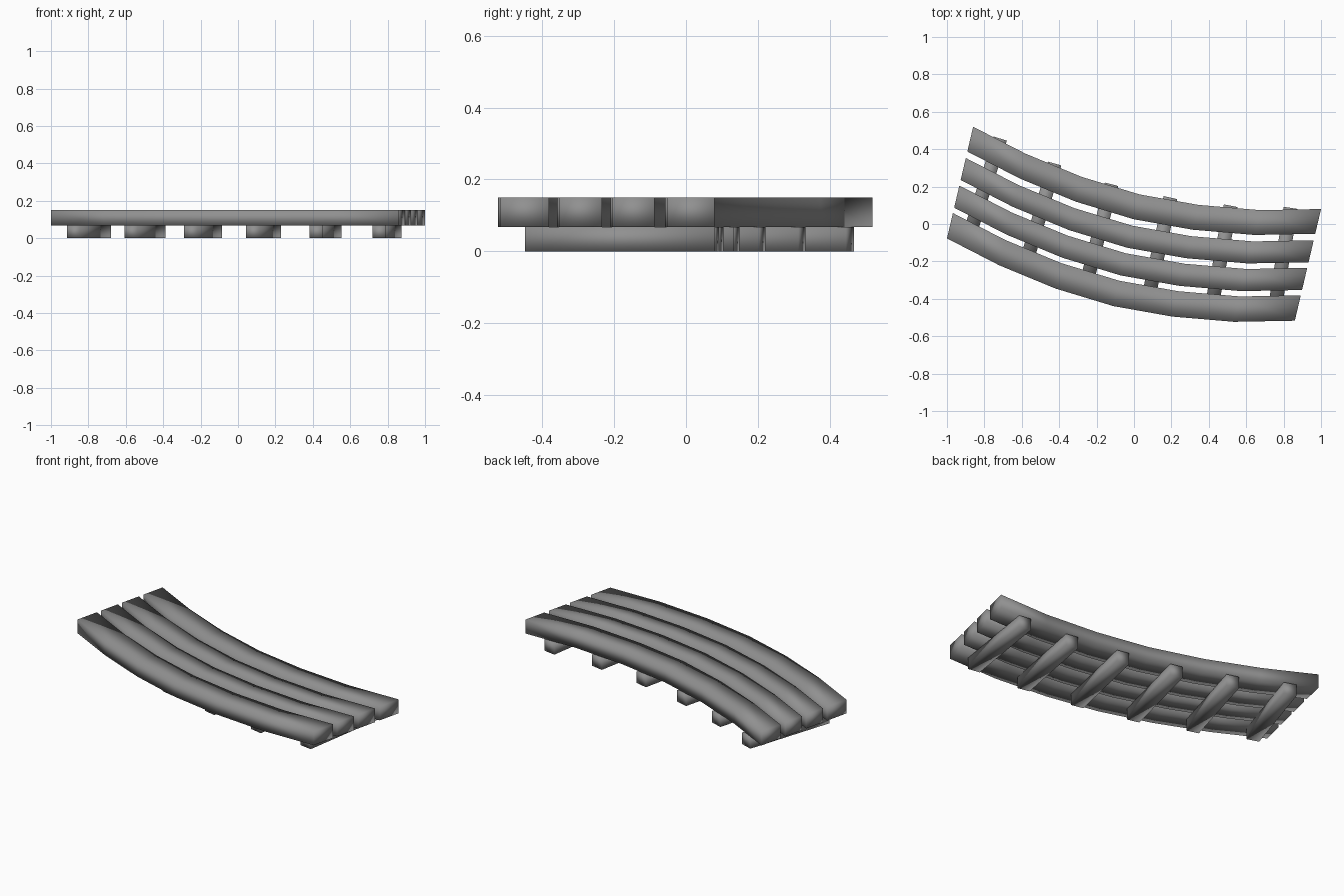
import bpy, bmesh, math
from mathutils import Vector

if "Cube" in bpy.data.objects:
    bpy.data.objects.remove(bpy.data.objects["Cube"])

# Plan curve of the rear edge; every slat repeats it, shifted toward the front
CURVE = [(-0.86, 0.52), (-0.58, 0.376), (-0.28, 0.252), (0.03, 0.158),
         (0.345, 0.102), (0.675, 0.074), (1.0, 0.08)]
SHIFT = Vector((-0.14, -0.597))      # rear edge to front edge of the seat
Z_SUPPORT, Z_TOP = 0.068, 0.15

# Dark grey finish shared by all parts
finish = bpy.data.materials.new("dark_grey")
finish.diffuse_color = (0.28, 0.28, 0.28, 1)
finish.use_nodes = True
finish.node_tree.nodes["Principled BSDF"].inputs["Base Color"].default_value = finish.diffuse_color


def sweep(name, back, front, z0, z1):
    """Box section strip between two plan lines, smooth shaded."""
    bm = bmesh.new()
    rings = []
    for b, f in zip(back, front):
        rings.append([bm.verts.new((p[0], p[1], z))
                      for p, z in ((b, z0), (b, z1), (f, z1), (f, z0))])
    for r, s in zip(rings, rings[1:]):
        for i in range(4):
            j = (i + 1) % 4
            bm.faces.new((r[i], r[j], s[j], s[i]))
    bm.faces.new(rings[0])
    bm.faces.new(rings[-1][::-1])
    bmesh.ops.recalc_face_normals(bm, faces=bm.faces[:])
    for face in bm.faces:
        face.smooth = True
    mesh = bpy.data.meshes.new(name)
    bm.to_mesh(mesh)
    bm.free()
    mesh.materials.append(finish)
    obj = bpy.data.objects.new(name, mesh)
    bpy.context.collection.objects.link(obj)
    return obj


# Four curved seat slats, the outer two slightly wider
for i, (a, b) in enumerate([(0, 0.222), (0.28, 0.477), (0.527, 0.725), (0.773, 1)]):
    back = [Vector(p) + SHIFT * a for p in CURVE]
    front = [Vector(p) + SHIFT * b for p in CURVE]
    sweep(f"seat_slat_{i + 1}", back, front, Z_SUPPORT, Z_TOP)

# Six cross supports underneath, fanning slightly
CENTRES = [(-0.797, 0.202), (-0.498, 0.066), (-0.186, -0.047),
           (0.137, -0.12), (0.467, -0.165), (0.796, -0.178)]
LENGTH, WIDTH = 0.535, 0.074
for i, c in enumerate(CENTRES):
    t = math.radians(17.8 - 1.78 * i)
    along = Vector((math.sin(t), math.cos(t))) * LENGTH / 2
    side = Vector((math.cos(t), -math.sin(t))) * WIDTH / 2
    c = Vector(c)
    sweep(f"cross_support_{i + 1}", [c + along - side, c + along + side],
          [c - along - side, c - along + side], 0, Z_SUPPORT)
